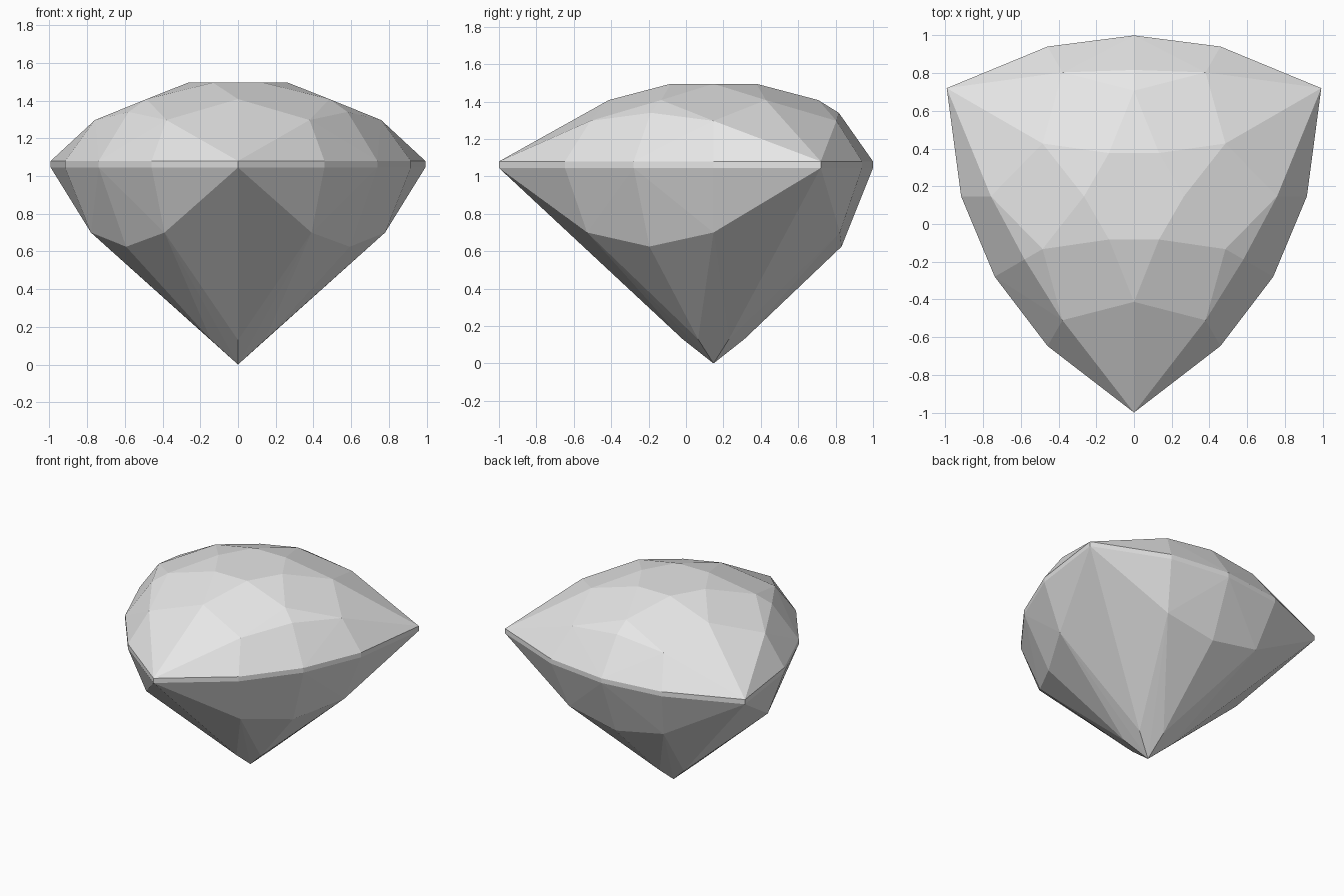
import bpy, bmesh
from math import cos, sin, radians

cube = bpy.data.objects.get("Cube")
if cube:
    bpy.data.objects.remove(cube, do_unlink=True)

CENTRE_Y = 0.147
# Directions of the three-fold cut, in degrees
CORNERS = (30, 150, 270)
SIDES = (90, 210, 330)
BETWEEN = (0, 60, 120, 180, 240, 300)

bm = bmesh.new()


def ring(angles, radius, z):
    """Add facet corners at one radius and height."""
    for a in angles:
        t = radians(a)
        bm.verts.new((radius * cos(t), CENTRE_Y + radius * sin(t), z))


# Crown: table, star points, main points, upper side points
ring(BETWEEN, 0.265, 1.495)
ring(CORNERS + SIDES, 0.56, 1.408)
ring(BETWEEN, 0.759, 1.297)
ring(SIDES, 0.67, 1.34)

# Girdle: a thin upright band with bowed sides
for z in (1.08, 1.045):
    ring(CORNERS, 1.147, z)
    ring(SIDES, 0.853, z)
    ring(BETWEEN, 0.917, z)

# Pavilion: lower points, side points, points round the tip, tip
ring(BETWEEN, 0.78, 0.70)
ring(SIDES, 0.685, 0.625)
ring(CORNERS + SIDES, 0.165, 0.13)
bm.verts.new((0, CENTRE_Y, 0))

# The stone is convex, so its facets are the hull of the facet corners
bmesh.ops.convex_hull(bm, input=bm.verts[:])
bmesh.ops.dissolve_limit(bm, angle_limit=radians(0.6),
                         verts=bm.verts[:], edges=bm.edges[:])
bmesh.ops.recalc_face_normals(bm, faces=bm.faces[:])

mesh = bpy.data.meshes.new("cut_gemstone")
bm.to_mesh(mesh)
bm.free()
gem = bpy.data.objects.new("cut_gemstone", mesh)
bpy.context.collection.objects.link(gem)

# Single pale grey colour
mat = bpy.data.materials.new("pale_grey")
mat.use_nodes = True
colour = (0.8, 0.8, 0.8, 1)
mat.diffuse_color = colour
for node in mat.node_tree.nodes:
    if node.type == 'BSDF_PRINCIPLED':
        node.inputs["Base Color"].default_value = colour
mesh.materials.append(mat)
